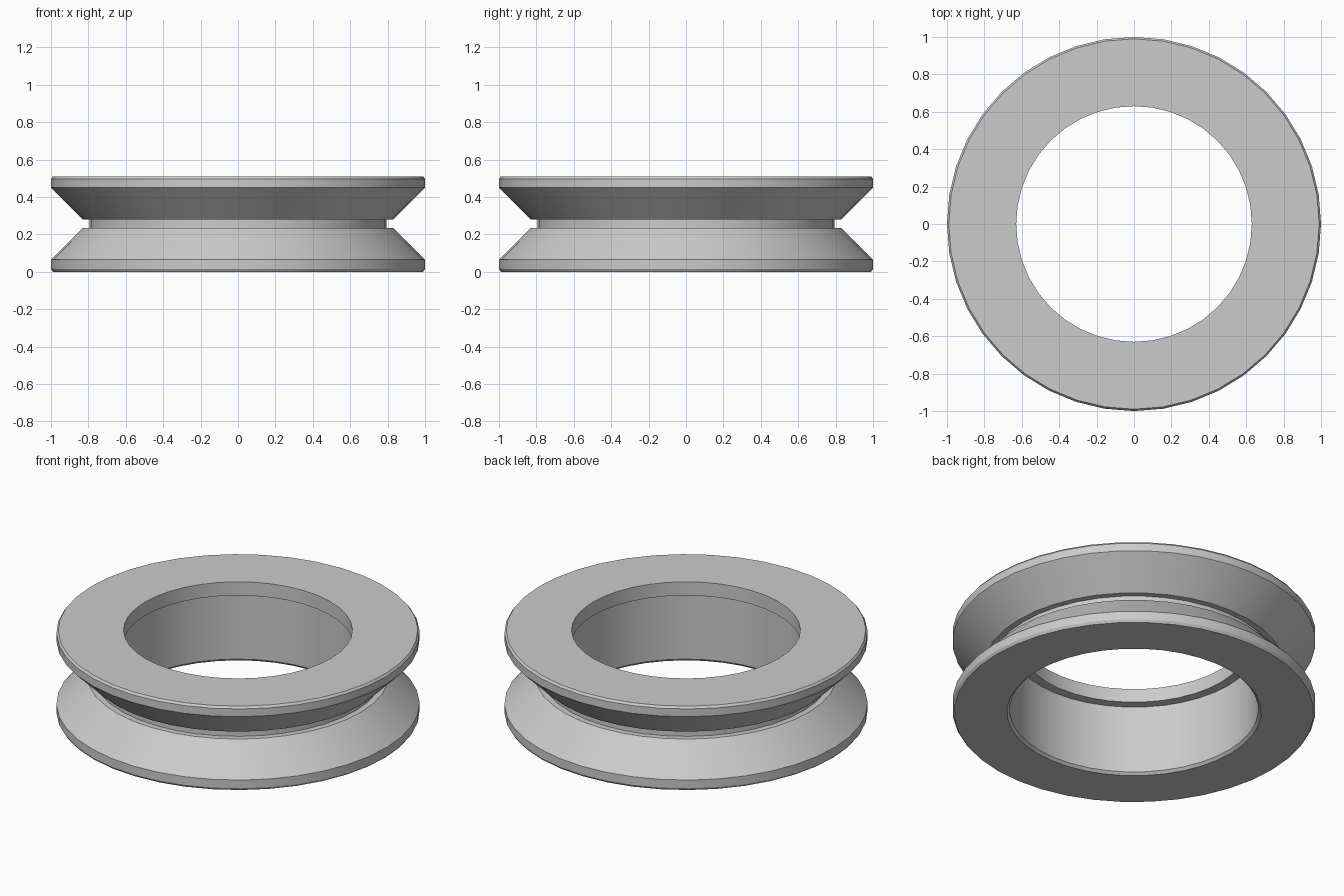
import bpy
import bmesh
import math

if "Cube" in bpy.data.objects:
    bpy.data.objects.remove(bpy.data.objects["Cube"], do_unlink=True)

SIDES = 40

# Plain grey material
grey = bpy.data.materials.new("plain grey")
grey.use_nodes = True
colour = (0.6, 0.6, 0.6, 1)
grey.diffuse_color = colour
grey.node_tree.nodes["Principled BSDF"].inputs["Base Color"].default_value = colour

# Closed cross-section (radius, height): V-groove outside, lipped bore inside
profile = [
    (0.70, 0.0), (0.99, 0.0), (1.0, 0.015), (1.0, 0.065),
    (0.83, 0.235), (0.795, 0.235), (0.795, 0.28), (0.83, 0.28),
    (1.0, 0.45), (1.0, 0.497), (0.99, 0.51), (0.63, 0.51),
    (0.63, 0.427), (0.685, 0.427), (0.685, 0.015),
]

# Revolve the section into a ring
bm = bmesh.new()
rings = []
for i in range(SIDES):
    a = 2 * math.pi * i / SIDES
    rings.append([bm.verts.new((r * math.cos(a), r * math.sin(a), z)) for r, z in profile])
for i, ring in enumerate(rings):
    following = rings[(i + 1) % SIDES]
    for j in range(len(profile)):
        k = (j + 1) % len(profile)
        bm.faces.new((ring[j], following[j], following[k], ring[k]))
bmesh.ops.recalc_face_normals(bm, faces=bm.faces)

mesh = bpy.data.meshes.new("grooved_ring")
bm.to_mesh(mesh)
bm.free()
mesh.materials.append(grey)
ring_object = bpy.data.objects.new("grooved_ring", mesh)
bpy.context.collection.objects.link(ring_object)

# Smooth around the ring, sharp along the profile corners
bpy.context.view_layer.objects.active = ring_object
ring_object.select_set(True)
bpy.ops.object.shade_smooth_by_angle(angle=math.radians(30))
